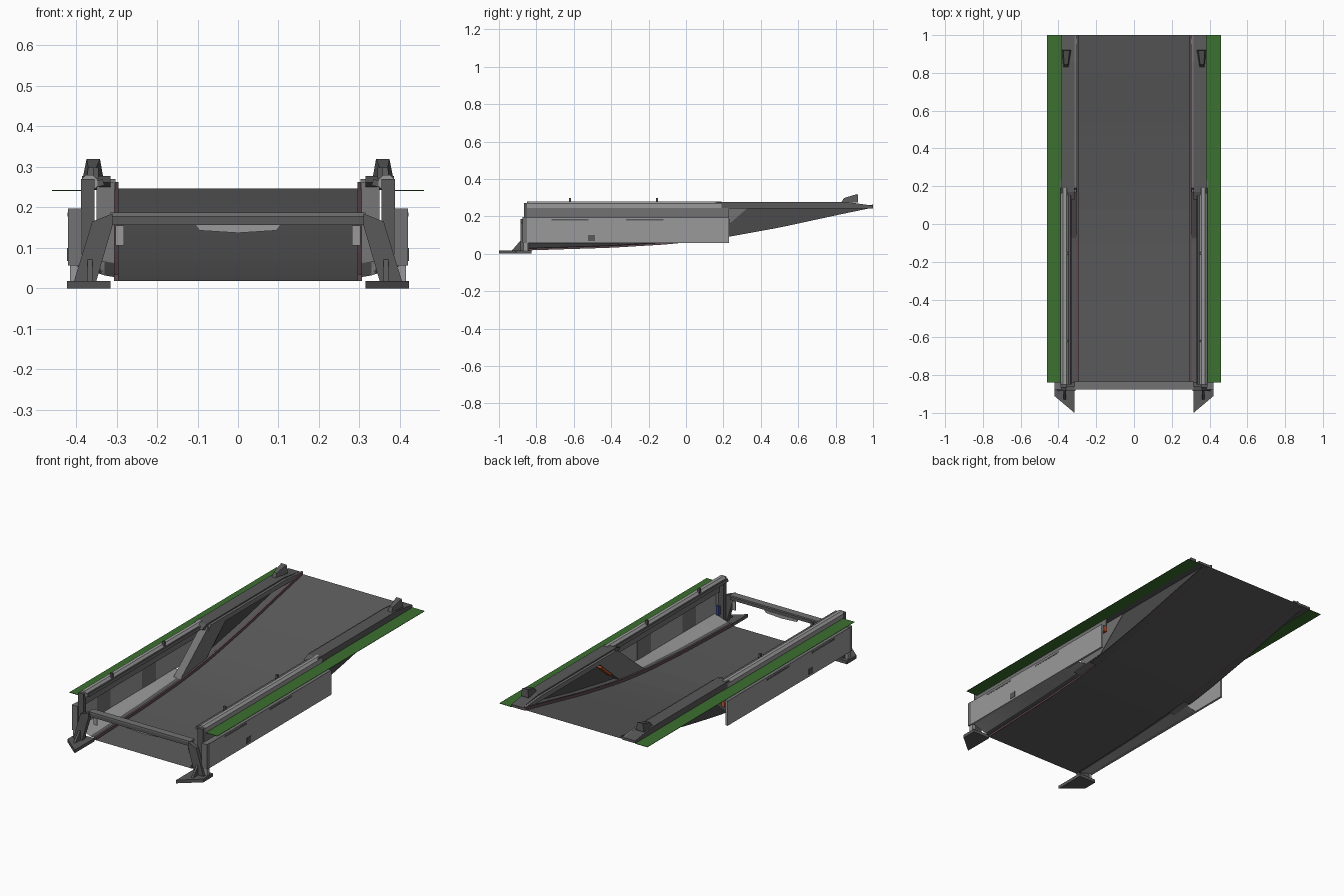
import bpy, bmesh

if "Cube" in bpy.data.objects:
    bpy.data.objects.remove(bpy.data.objects["Cube"])

def mat(name, r, g, b):
    m = bpy.data.materials.new(name)
    m.diffuse_color = (r, g, b, 1)
    m.use_nodes = True
    m.node_tree.nodes["Principled BSDF"].inputs["Base Color"].default_value = m.diffuse_color
    return m

ASPHALT = mat("asphalt", .105, .105, .105)
CONCRETE = mat("light_concrete", .32, .32, .32)
MID = mat("mid_grey", .17, .17, .17)
STEEL = mat("dark_steel", .10, .10, .10)
DARK = mat("dark_panel", .07, .07, .07)
GRASS = mat("grass_green", .045, .16, .03)
KERB = mat("kerb_purple", .12, .075, .09)
ORANGE = mat("orange", .6, .1, .03)
BLUE = mat("blue", .04, .07, .3)

# road height along y
PROFILE = [(-.84, .018), (-.4, .032), (-.1, .05), (.1, .071), (.23, .091),
           (.5, .14), (.8, .205), (1, .247)]
def zr(y):
    for (a, za), (b, zb) in zip(PROFILE, PROFILE[1:]):
        if y <= b:
            return za + (zb - za) * (y - a) / (b - a)
    return PROFILE[-1][1]

def finish(name, bm, m):
    bmesh.ops.recalc_face_normals(bm, faces=bm.faces)
    me = bpy.data.meshes.new(name)
    bm.to_mesh(me)
    bm.free()
    me.materials.append(m)
    ob = bpy.data.objects.new(name, me)
    bpy.context.collection.objects.link(ob)
    return ob

def prism(name, axis, pts, a, b, m, s=1):
    """Extrude a closed 2D outline from a to b along an axis; s mirrors x."""
    def co(p, t):
        x, y, z = {'x': (t, p[0], p[1]), 'y': (p[0], t, p[1]), 'z': (p[0], p[1], t)}[axis]
        return (s * x, y, z)
    bm = bmesh.new()
    lo = [bm.verts.new(co(p, a)) for p in pts]
    hi = [bm.verts.new(co(p, b)) for p in pts]
    n = len(pts)
    bm.faces.new(lo)
    bm.faces.new(hi)
    for i in range(n):
        bm.faces.new((lo[i], lo[(i + 1) % n], hi[(i + 1) % n], hi[i]))
    return finish(name, bm, m)

def box(name, x, y, z, m, s=1):
    return prism(name, 'z', [(x[0], y[0]), (x[1], y[0]), (x[1], y[1]), (x[0], y[1])], z[0], z[1], m, s)

def strip(name, y0, y1, section, m, s=1, n=28, closed=False):
    """Sweep a cross-section, given as a function of y, along the road."""
    bm = bmesh.new()
    rows = []
    for i in range(n + 1):
        y = y0 + (y1 - y0) * i / n
        rows.append([bm.verts.new((s * x, y, z)) for x, z in section(y)])
    k = len(rows[0])
    for r, q in zip(rows, rows[1:]):
        for j in range(k if closed else k - 1):
            bm.faces.new((r[j], r[(j + 1) % k], q[(j + 1) % k], q[j]))
    if closed:
        bm.faces.new(rows[0])
        bm.faces.new(rows[-1])
    return finish(name, bm, m)

# road surface
strip("road", -.84, 1, lambda y: [(-.3, zr(y)), (.3, zr(y))], ASPHALT)

for s, side in ((1, "right"), (-1, "left")):
    N = lambda t: side + "_" + t
    # grass, kerb and ledge
    box(N("grass_strip"), (.385, .46), (-.84, 1), (.241, .243), GRASS, s)
    strip(N("kerb"), -.84, 1, lambda y: [(.295, zr(y)), (.295, zr(y) + .016),
          (.306, zr(y) + .016), (.306, zr(y))], KERB, s, closed=True)
    strip(N("ledge"), -.84, .02, lambda y: [(.306, zr(y) + .01), (.33, zr(y) + .014)], STEEL, s)
    strip(N("ledge_slope"), -.84, .02, lambda y: [(.33, zr(y) + .014), (.415, .06)], CONCRETE, s)

    # outer retaining wall
    box(N("outer_panel"), (.408, .42), (-.85, .23), (.057, .193), CONCRETE, s)
    box(N("panel_cap"), (.385, .42), (-.85, .23), (.187, .195), MID, s)
    box(N("panel_end"), (.385, .42), (-.875, -.85), (.057, .197), MID, s)
    box(N("upper_wall"), (.38, .388), (-.85, .23), (.185, .245), MID, s)
    box(N("drain_cover"), (.42, .422), (-.525, -.487), (.068, .1), STEEL, s)
    for y in (-.6, -.2):
        box(N("panel_stain"), (.406, .408), (y - .07, y + .05), (.06, .17), MID, s)
        box(N("panel_slot"), (.42, .421), (y - .12, y + .08), (.177, .187), STEEL, s)
    box(N("blue_box"), (.375, .392), (-.845, -.825), (.06, .11), BLUE, s)

    # top rail with small pins
    prism(N("top_rail"), 'y', [(.388, .24), (.388, .268), (.376, .28), (.358, .28), (.347, .268),
          (.347, .252), (.36, .24)], -.85, .19, CONCRETE, s)
    prism(N("rail_lip"), 'y', [(.33, .255), (.347, .25), (.347, .266), (.335, .27)], -.85, .19, STEEL, s)
    for y in (-.62, -.155):
        box(N("rail_pin"), (.345, .358), (y - .006, y + .006), (.27, .298), STEEL, s)

    # parapet along the upper ramp
    prism(N("parapet"), 'x', [(.17, .243), (.13, .262), (.17, .277), (.86, .277), (1, .257), (1, .243)],
          .315, .385, STEEL, s)
    prism(N("parapet_edge"), 'x', [(.17, .243), (.19, .27), (.86, .27), (1, .257), (1, .243)],
          .302, .315, MID, s)

    # sloping leg, recessed triangular wall behind it
    prism(N("wing_leg"), 'x', [(-.08, .06), (.14, .08), (.33, .245), (.17, .262)], .305, .35, MID, s)
    ys = [.05 + .93 * i / 10 for i in range(11)]
    prism(N("wing_wall"), 'x', [(y, zr(y)) for y in ys] + [(.97, .248), (.25, .248)], .34, .348, DARK, s)
    prism(N("wing_base"), 'x', [(y, zr(y)) for y in ys] + [(y, zr(y) + .012) for y in reversed(ys)],
          .305, .345, STEEL, s)
    prism(N("orange_plate"), 'x', [(.215, .15), (.3, .225), (.31, .215), (.225, .14)], .31, .338, ORANGE, s)
    box(N("orange_marker"), (.385, .405), (.2, .235), (.16, .185), ORANGE, s)

    # wedge-shaped block near the top end
    bm = bmesh.new()
    vs = [bm.verts.new((s * x, y, z)) for x, y, z in (
        (.347, .83, .275), (.373, .83, .275), (.383, .92, .275), (.333, .92, .275),
        (.350, .845, .298), (.370, .845, .298), (.374, .918, .32), (.341, .918, .32))]
    for f in ((0, 1, 2, 3), (4, 5, 6, 7), (0, 1, 5, 4), (1, 2, 6, 5), (2, 3, 7, 6), (3, 0, 4, 7)):
        bm.faces.new([vs[i] for i in f])
    finish(N("end_block"), bm, STEEL)

    # front foot, strut and posts
    prism(N("foot"), 'z', [(.315, -1), (.422, -.91), (.422, -.825), (.315, -.825)], 0, .018, STEEL, s)
    prism(N("strut"), 'y', [(.35, .018), (.405, .018), (.36, .165), (.31, .185), (.31, .155)],
          -.885, -.86, STEEL, s)
    prism(N("foot_gusset"), 'x', [(-.93, .018), (-.84, .018), (-.86, .1)], .36, .372, STEEL, s)
    box(N("front_post"), (.355, .388), (-.865, -.84), (.018, .27), STEEL, s)
    box(N("ankle"), (.395, .415), (-.87, -.845), (.018, .057), CONCRETE, s)
    box(N("hanging_plate"), (.282, .303), (-.848, -.842), (.106, .155), CONCRETE, s)

# front crossbeam with its light trim
box("crossbeam", (-.315, .315), (-.87, -.845), (.157, .178), STEEL)
box("crossbeam_top", (-.315, .315), (-.875, -.835), (.178, .187), MID)
prism("centre_plate", 'y', [(-.105, .156), (-.095, .143), (0, .137), (.095, .143), (.105, .156)],
      -.85, -.845, CONCRETE)
